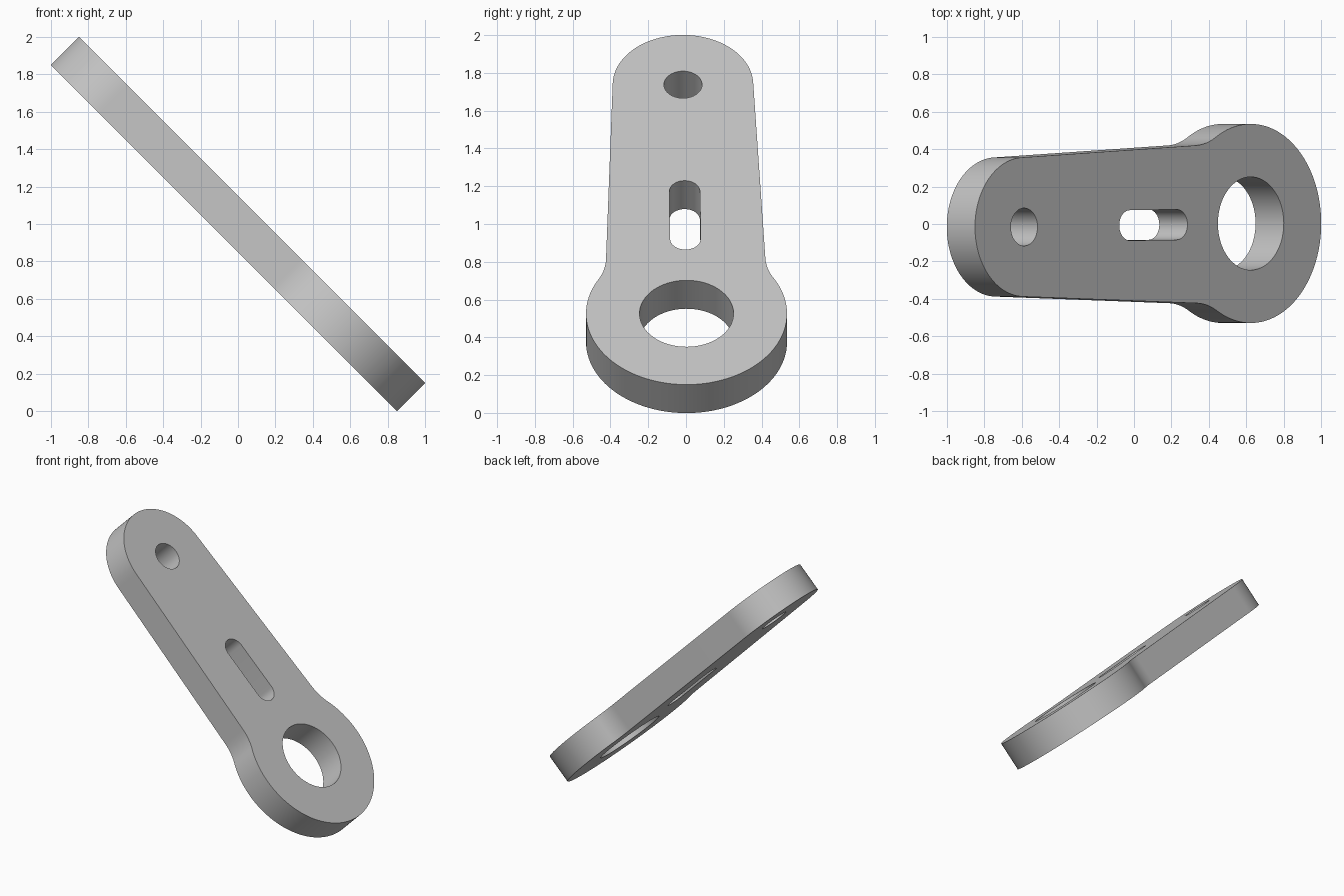
import bpy, bmesh
from math import pi, sin, cos, sqrt, atan, atan2, radians
from mathutils import Matrix, Vector

cube = bpy.data.objects.get("Cube")
if cube:
    bpy.data.objects.remove(cube, do_unlink=True)

# Dimensions: small end sits at the local origin, large end along +x
SPAN, THICK = 1.714, 0.213
SMALL_R, LARGE_R, FILLET_R = 0.372, 0.532, 0.33
TAPER = atan(0.038)


def arc(cx, cy, r, a0, a1, n):
    return [Vector((cx + r * cos(a0 + (a1 - a0) * i / n),
                    cy + r * sin(a0 + (a1 - a0) * i / n), 0)) for i in range(n + 1)]


def link_arm_outline():
    # Fillet centre touches the tapered side line and the large end circle
    dn = SMALL_R + FILLET_R + SPAN * sin(TAPER)
    s = SPAN * cos(TAPER) - sqrt((LARGE_R + FILLET_R) ** 2 - dn ** 2)
    d = SMALL_R + FILLET_R
    fx = s * cos(TAPER) - d * sin(TAPER)
    fy = s * sin(TAPER) + d * cos(TAPER)
    toward = atan2(-fy, SPAN - fx)
    half = arc(0, 0, SMALL_R, pi, pi / 2 + TAPER, 32)
    half += arc(fx, fy, FILLET_R, TAPER - pi / 2, toward, 14)
    half += arc(SPAN, 0, LARGE_R, toward + pi, 0, 48)[1:]
    mirrored = [Vector((p.x, -p.y, 0)) for p in half[-2:0:-1]]
    return half + mirrored


def slot(x0, x1, r):
    return arc(x1, 0, r, -pi / 2, pi / 2, 20) + arc(x0, 0, r, pi / 2, 3 * pi / 2, 20)


def hole(x, r):
    return arc(x, 0, r, 0, 2 * pi, 64)[:-1]


# Plate with its three openings, as one filled and extruded profile
curve = bpy.data.curves.new("link_arm", "CURVE")
curve.dimensions = "2D"
curve.fill_mode = "BOTH"
curve.extrude = THICK / 2
for loop in (link_arm_outline(), hole(0, 0.101), slot(0.8, 1.154, 0.081), hole(SPAN, 0.249)):
    spline = curve.splines.new("POLY")
    spline.points.add(len(loop) - 1)
    for point, co in zip(spline.points, loop):
        point.co = (co.x, co.y, 0, 1)
    spline.use_cyclic_u = True

arm = bpy.data.objects.new("link_arm", curve)
bpy.context.collection.objects.link(arm)
bpy.ops.object.select_all(action="DESELECT")
arm.select_set(True)
bpy.context.view_layer.objects.active = arm
bpy.ops.object.convert(target="MESH")
arm = bpy.context.object

# Weld caps to walls and lean the plate at 45 degrees
bm = bmesh.new()
bm.from_mesh(arm.data)
bmesh.ops.remove_doubles(bm, verts=bm.verts, dist=0.0005)
bmesh.ops.recalc_face_normals(bm, faces=bm.faces)
bm.transform(Matrix.Translation((0, 0, 1)) @ Matrix.Rotation(radians(45), 4, "Y")
             @ Matrix.Translation((-0.937, -0.016, 0)) @ Matrix.Rotation(0.011, 4, "Z"))
bm.to_mesh(arm.data)
bm.free()
bpy.ops.object.shade_smooth_by_angle(angle=radians(30))

# Plain grey
grey = bpy.data.materials.new("plain grey")
grey.use_nodes = True
colour = (0.55, 0.55, 0.55, 1)
grey.diffuse_color = colour
grey.node_tree.nodes["Principled BSDF"].inputs["Base Color"].default_value = colour
arm.data.materials.clear()
arm.data.materials.append(grey)
